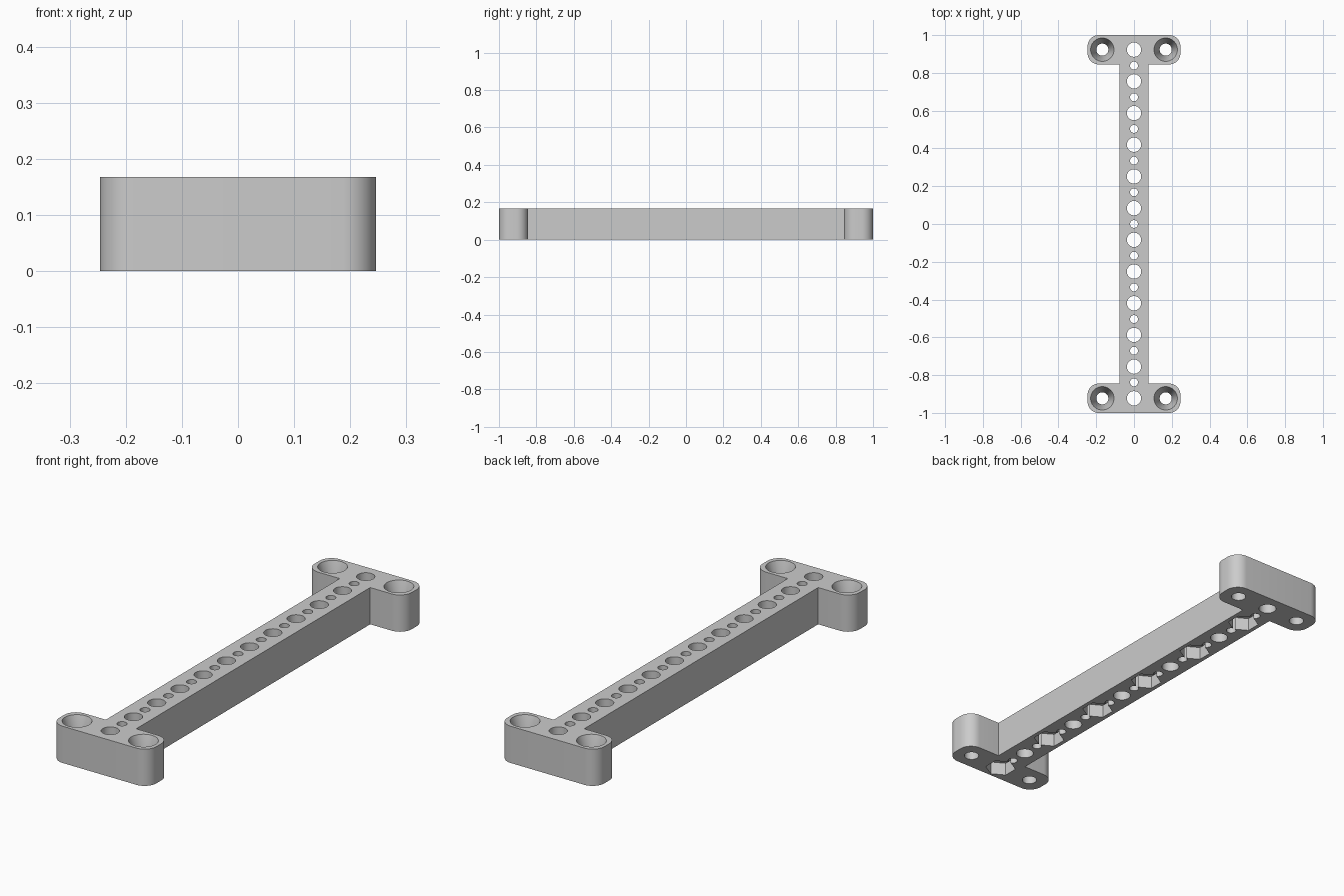
import bpy, bmesh, math

cube = bpy.data.objects.get("Cube")
if cube:
    bpy.data.objects.remove(cube, do_unlink=True)

HEIGHT = 0.168
PITCH = 0.1678          # spacing of the main holes
END_Y = PITCH * 5.5     # row of the end screw holes
HALF_W, BAR_W, INNER_Y, CORNER = 0.246, 0.077, 0.845, 0.06

grey = bpy.data.materials.new("grey_plastic")
grey.use_nodes = True
colour = (0.6, 0.6, 0.6, 1)
grey.diffuse_color = colour
grey.node_tree.nodes["Principled BSDF"].inputs["Base Color"].default_value = colour


def make_object(name, bm):
    bmesh.ops.recalc_face_normals(bm, faces=bm.faces)
    mesh = bpy.data.meshes.new(name)
    bm.to_mesh(mesh)
    bm.free()
    mesh.materials.append(grey)
    obj = bpy.data.objects.new(name, mesh)
    bpy.context.collection.objects.link(obj)
    return obj


def arc(cx, cy, start, steps=10):
    """Quarter-circle corner, counter-clockwise from the start angle."""
    return [(cx + CORNER * math.cos(start + math.pi / 2 * i / steps),
             cy + CORNER * math.sin(start + math.pi / 2 * i / steps))
            for i in range(steps + 1)]


def add_lathe(bm, x, y, profile, sides, turn=0.0):
    """Closed column at (x, y) from (radius, z) pairs."""
    rings = []
    for r, z in profile:
        rings.append([bm.verts.new((x + r * math.cos(turn + math.tau * i / sides),
                                    y + r * math.sin(turn + math.tau * i / sides), z))
                      for i in range(sides)])
    bm.faces.new(rings[0][::-1])
    bm.faces.new(rings[-1])
    for low, high in zip(rings, rings[1:]):
        for i in range(sides):
            j = (i + 1) % sides
            bm.faces.new((low[i], low[j], high[j], high[i]))


# Body: narrow bar with a rounded foot across each end
quarter = ([(BAR_W, INNER_Y)]
           + arc(HALF_W - CORNER, INNER_Y + CORNER, -math.pi / 2)
           + arc(HALF_W - CORNER, 1 - CORNER, 0))
right_half = [(x, -y) for x, y in reversed(quarter)] + quarter
outline = right_half + [(-x, -y) for x, y in right_half]
bm = bmesh.new()
base = bm.faces.new([bm.verts.new((x, y, 0)) for x, y in outline])
top = bmesh.ops.extrude_face_region(bm, geom=[base])
bmesh.ops.translate(bm, vec=(0, 0, HEIGHT),
                    verts=[v for v in top["geom"] if isinstance(v, bmesh.types.BMVert)])
bracket = make_object("mounting_bar", bm)

# Row of alternating large and small through holes
through = [(-0.05, HEIGHT + 0.05)]
bm = bmesh.new()
for k in range(-11, 12):
    radius = 0.038 if k % 2 else 0.021
    add_lathe(bm, 0, k * PITCH / 2, [(radius, -0.05), (radius, HEIGHT + 0.05)], 32)
row_cutter = make_object("hole_row_cutter", bm)

# Tapered screw holes in the four corners
bm = bmesh.new()
for sx in (-1, 1):
    for sy in (-1, 1):
        add_lathe(bm, sx * PITCH, sy * END_Y,
                  [(0.032, -0.05), (0.032, HEIGHT - 0.1), (0.068, HEIGHT + 0.02)], 40)
screw_cutter = make_object("screw_hole_cutter", bm)

# Hexagonal nut pockets under every second large hole
bm = bmesh.new()
for k in range(-11, 12, 4):
    add_lathe(bm, 0, k * PITCH / 2, [(0.067, -0.05), (0.067, 0.06)], 6, math.pi / 2)
nut_cutter = make_object("nut_pocket_cutter", bm)

# Cut everything, then drop the cutters
bpy.ops.object.select_all(action='DESELECT')
bracket.select_set(True)
bpy.context.view_layer.objects.active = bracket
for cutter in (row_cutter, screw_cutter, nut_cutter):
    cutter.hide_render = True
    mod = bracket.modifiers.new(cutter.name, 'BOOLEAN')
    mod.operation = 'DIFFERENCE'
    mod.solver = 'EXACT'
    mod.object = cutter
    bpy.ops.object.modifier_apply(modifier=mod.name)
    bpy.data.objects.remove(cutter, do_unlink=True)

bpy.ops.object.shade_smooth_by_angle(angle=math.radians(30))
